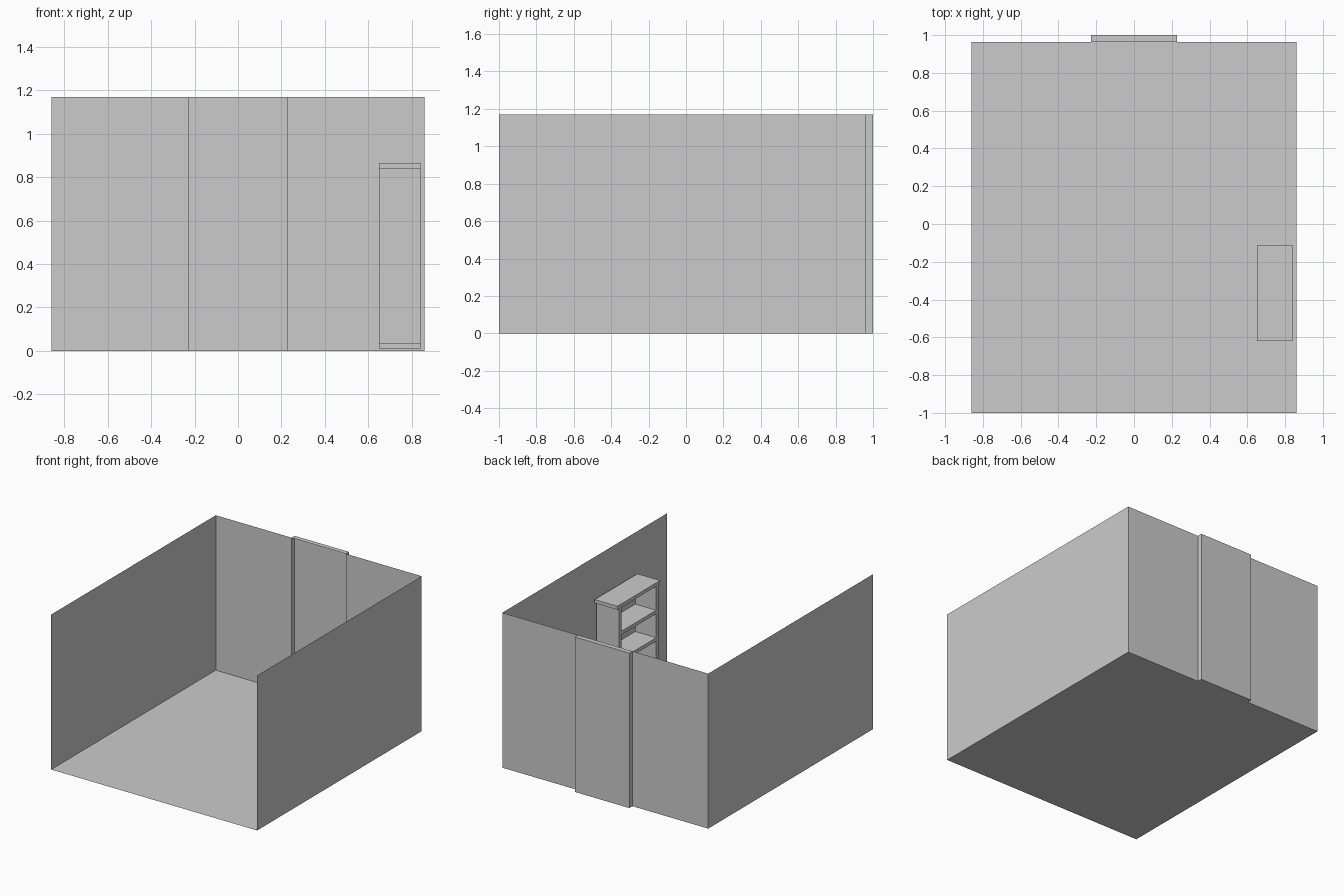
import bpy, bmesh

if "Cube" in bpy.data.objects:
    bpy.data.objects.remove(bpy.data.objects["Cube"])

W, H = 0.86, 1.17            # half width and height of the room
FRONT, BACK, DEEP = -1.0, 0.963, 1.0
NX = 0.227                   # half width of the niche


def finish(name, bm):
    mesh = bpy.data.meshes.new(name)
    bm.to_mesh(mesh)
    bm.free()
    obj = bpy.data.objects.new(name, mesh)
    bpy.context.collection.objects.link(obj)
    return obj


def sheet(name, path):
    """Thin upright wall following a plan path."""
    bm = bmesh.new()
    rows = [[bm.verts.new((x, y, z)) for x, y in path] for z in (0, H)]
    for i in range(len(path) - 1):
        bm.faces.new((rows[0][i], rows[0][i + 1], rows[1][i + 1], rows[1][i]))
    return finish(name, bm)


def panel(name, x0, x1, y0, y1, z):
    """Flat horizontal panel."""
    bm = bmesh.new()
    bm.faces.new([bm.verts.new(p) for p in
                  ((x0, y0, z), (x1, y0, z), (x1, y1, z), (x0, y1, z))])
    return finish(name, bm)


def box(name, x0, x1, y0, y1, z0, z1):
    bm = bmesh.new()
    bmesh.ops.create_cube(bm, size=1)
    for v in bm.verts:
        v.co.x = x0 if v.co.x < 0 else x1
        v.co.y = y0 if v.co.y < 0 else y1
        v.co.z = z0 if v.co.z < 0 else z1
    return finish(name, bm)


# Room shell: three walls with a shallow full-height niche, front left open
sheet("walls", [(W, FRONT), (W, BACK), (NX, BACK), (NX, DEEP),
                (-NX, DEEP), (-NX, BACK), (-W, BACK), (-W, FRONT)])
panel("floor", -W, W, FRONT, BACK, 0)
panel("niche_floor", -NX, NX, BACK, DEEP, 0)
panel("niche_top", -NX, NX, BACK, DEEP, H)

# Bookcase against the right wall, open towards -x
X0, X1, Y0, Y1 = 0.65, 0.84, -0.62, -0.11
Z0, Z1, T, INSET = 0.01, 0.865, 0.027, 0.02
box("bookcase_base", X0, X1, Y0, Y1, Z0, Z0 + T)
box("bookcase_top", X0, X1, Y0, Y1, Z1 - T, Z1)
ya, yb = Y0 + INSET, Y1 - INSET
box("bookcase_side_front", X0, X1, ya, ya + T, Z0 + T, Z1 - T)
box("bookcase_side_back", X0, X1, yb - T, yb, Z0 + T, Z1 - T)
box("bookcase_back_panel", X1 - 0.015, X1, ya + T, yb - T, Z0 + T, Z1 - T)

# Evenly spaced shelves
step = (Z1 - Z0 - T) / 4
for i in range(1, 4):
    z = Z0 + i * step
    box(f"bookcase_shelf_{i}", X0, X1 - 0.015, ya + T, yb - T, z, z + T)
